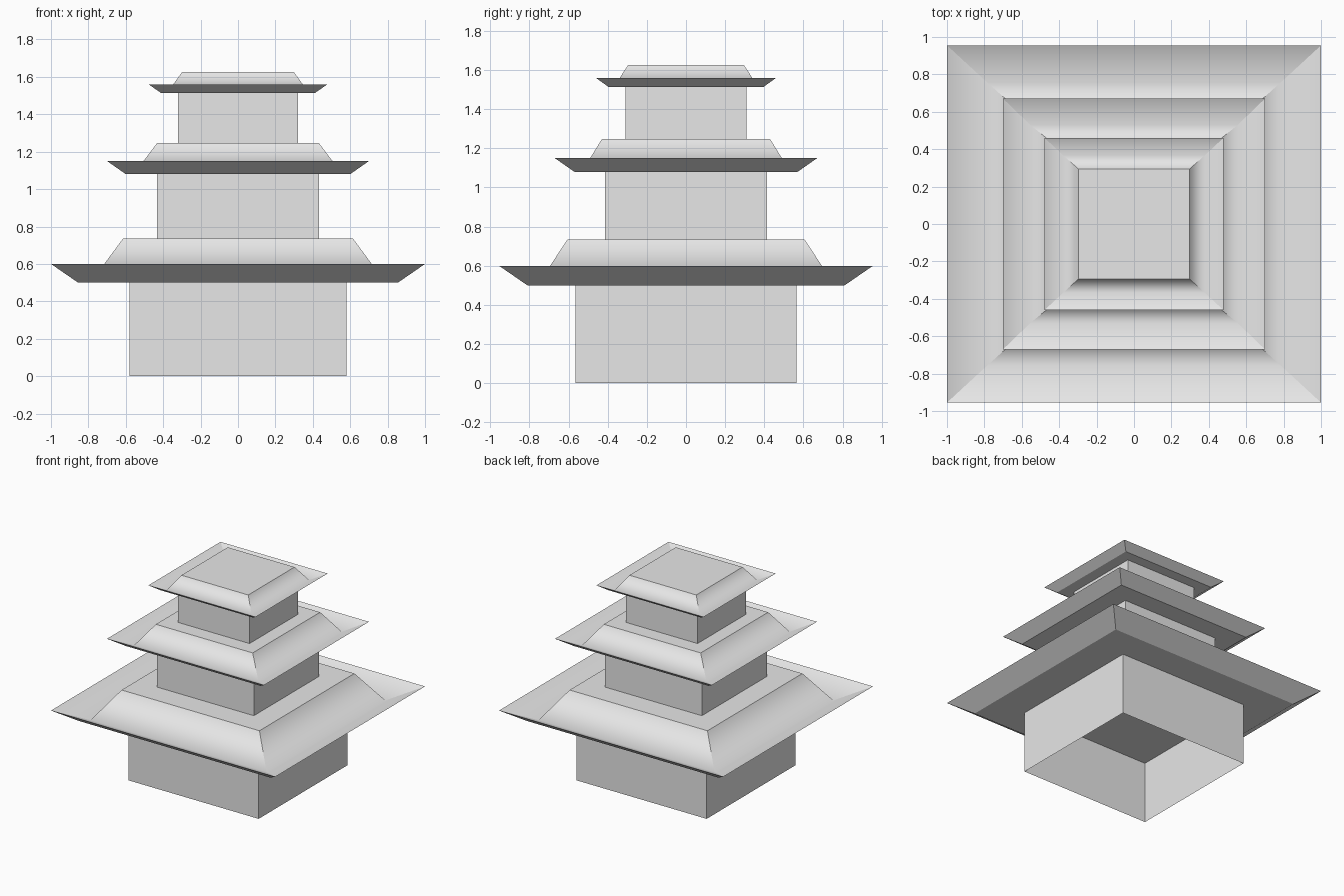
import bpy
import bmesh

default_cube = bpy.data.objects.get("Cube")
if default_cube:
    bpy.data.objects.remove(default_cube, do_unlink=True)

# Single stone colour
grey = bpy.data.materials.new("light_grey")
grey.use_nodes = True
COLOUR = (0.8, 0.8, 0.8, 1)
grey.diffuse_color = COLOUR
grey.node_tree.nodes["Principled BSDF"].inputs["Base Color"].default_value = COLOUR


def stack_rings(name, rings, capped, gutter=None):
    """Join rectangles (half x, half y, z), bottom to top, into one shell.
    The ring with index gutter is a soft crease; all other edges are sharp."""
    bm = bmesh.new()
    loops = [[bm.verts.new((sx * x, sy * y, z))
              for sx, sy in ((-1, -1), (1, -1), (1, 1), (-1, 1))]
             for x, y, z in rings]
    for level, (low, high) in enumerate(zip(loops, loops[1:])):
        for i in range(4):
            j = (i + 1) % 4
            face = bm.faces.new((low[i], low[j], high[j], high[i]))
            face.smooth = gutter in (level, level + 1)
    if capped:
        bm.faces.new(loops[0][::-1])
        bm.faces.new(loops[-1])
    soft = set(loops[gutter]) if gutter is not None else set()
    for edge in bm.edges:
        edge.smooth = all(v in soft for v in edge.verts)
    mesh = bpy.data.meshes.new(name)
    bm.to_mesh(mesh)
    bm.free()
    mesh.materials.append(grey)
    obj = bpy.data.objects.new(name, mesh)
    bpy.context.collection.objects.link(obj)
    return obj


# Each storey: wall half size, floor height, then the roof rings
# (soffit, eave rim, gutter, flat top)
storeys = {
    "lower": ((0.58, 0.565), 0.0,
              [(0.855, 0.81, 0.50), (1.0, 0.955, 0.60),
               (0.785, 0.757, 0.505), (0.615, 0.605, 0.735)]),
    "middle": ((0.432, 0.415), 0.735,
               [(0.60, 0.57, 1.08), (0.70, 0.67, 1.15),
                (0.555, 0.53, 1.084), (0.432, 0.43, 1.247)]),
    "upper": ((0.32, 0.31), 1.247,
              [(0.41, 0.395, 1.513), (0.478, 0.46, 1.56),
               (0.378, 0.367, 1.516), (0.298, 0.295, 1.627)]),
}

for level, ((wx, wy), floor, roof) in storeys.items():
    # Open wall shell reaching up to the soffit
    stack_rings(level + "_walls", [(wx, wy, floor), (wx, wy, roof[0][2])], False)
    # Roof with upturned eaves
    stack_rings(level + "_roof", roof, True, gutter=2)
